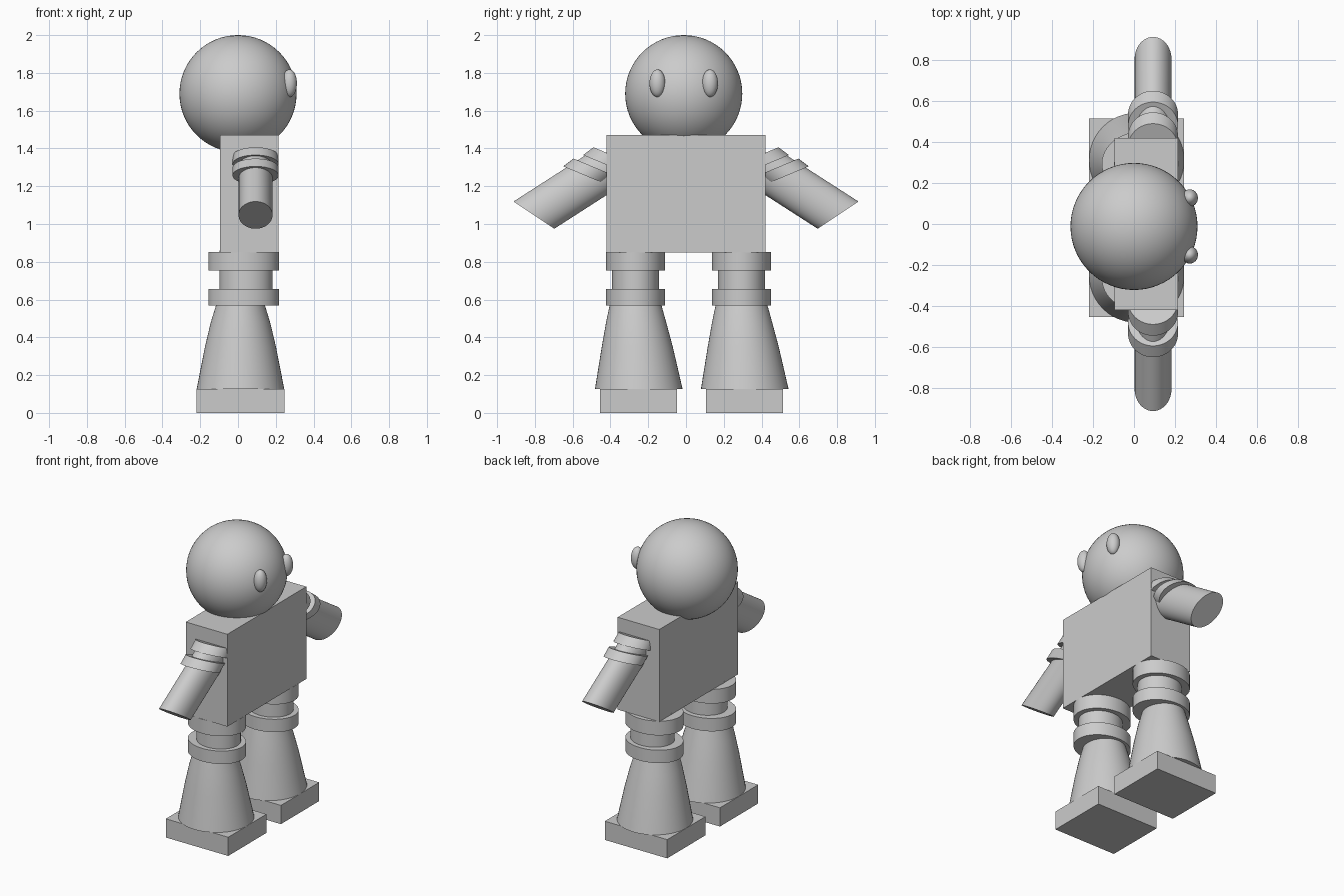
import bpy, bmesh, math
from mathutils import Vector

cube = bpy.data.objects.get("Cube")
if cube:
    bpy.data.objects.remove(cube, do_unlink=True)

grey = bpy.data.materials.new("plain_grey")
grey.use_nodes = True
grey.diffuse_color = (0.6, 0.6, 0.6, 1)
grey.node_tree.nodes["Principled BSDF"].inputs["Base Color"].default_value = (0.6, 0.6, 0.6, 1)


def finish(name, bm, smooth=True):
    bmesh.ops.recalc_face_normals(bm, faces=bm.faces)
    mesh = bpy.data.meshes.new(name)
    bm.to_mesh(mesh)
    bm.free()
    mesh.materials.append(grey)
    obj = bpy.data.objects.new(name, mesh)
    bpy.context.collection.objects.link(obj)
    if smooth:
        bpy.ops.object.select_all(action='DESELECT')
        obj.select_set(True)
        bpy.context.view_layer.objects.active = obj
        bpy.ops.object.shade_smooth_by_angle(angle=math.radians(35))
    return obj


def box(name, low, high):
    low, high = Vector(low), Vector(high)
    bm = bmesh.new()
    bmesh.ops.create_cube(bm, size=1)
    bmesh.ops.scale(bm, vec=high - low, verts=bm.verts)
    bmesh.ops.translate(bm, vec=(low + high) / 2, verts=bm.verts)
    return finish(name, bm, False)


def ball(name, centre, radii):
    bm = bmesh.new()
    bmesh.ops.create_uvsphere(bm, u_segments=64, v_segments=32, radius=1)
    bmesh.ops.scale(bm, vec=radii, verts=bm.verts)
    bmesh.ops.translate(bm, vec=centre, verts=bm.verts)
    return finish(name, bm)


def loft(name, sections, sides=48):
    """Capped tube through ellipses given as (centre, half axis, half axis)."""
    bm = bmesh.new()
    rings = []
    for centre, u, v in sections:
        ring = []
        for i in range(sides):
            a = math.tau * i / sides
            ring.append(bm.verts.new(Vector(centre) + Vector(u) * math.cos(a) + Vector(v) * math.sin(a)))
        rings.append(ring)
    for a, b in zip(rings, rings[1:]):
        for i in range(sides):
            j = (i + 1) % sides
            bm.faces.new((a[i], a[j], b[j], b[i]))
    bm.faces.new(rings[0])
    bm.faces.new(rings[-1])
    return finish(name, bm)


def upright(name, levels):
    """Upright loft from (x, y, z, x radius, y radius) levels."""
    return loft(name, [((x, y, z), (rx, 0, 0), (0, ry, 0)) for x, y, z, rx, ry in levels])


# Torso and head
box("torso", (-0.095, -0.42, 0.85), (0.215, 0.42, 1.472))
ball("head", (0, -0.012, 1.69), (0.31, 0.31, 0.31))

# Legs
for side, y in (("right", -0.25), ("left", 0.311)):
    box(side + "_foot", (-0.22, y - 0.204, 0), (0.245, y + 0.203, 0.126))
    upright(side + "_shin", [(0.013, y, 0.126, 0.232, 0.232),
                             (0.013, y - 0.008, 0.35, 0.188, 0.188),
                             (0.013, y - 0.014, 0.48, 0.157, 0.159),
                             (0.013, y - 0.018, 0.6, 0.12, 0.13)])
    upright(side + "_thigh", [(0.043, y - 0.017, z, 0.14, 0.124) for z in (0.58, 0.86)])
    for part, low, high in (("knee", 0.568, 0.655), ("hip", 0.755, 0.851)):
        upright(f"{side}_{part}_ring", [(0.03, y - 0.017, z, 0.187, 0.156) for z in (low, high)])

# Arms are slanted tubes with bands, plus an eye on each side
for side, s in (("right", -1), ("left", 1)):
    across = (0, s * -0.108, -0.072)
    loft(side + "_arm", [((0.093, s * y, z), (0.09, 0, 0), across)
                         for y, z in ((0.805, 1.047), (0.385, 1.317))])
    for part, y, z in (("elbow", 0.535, 1.257), ("shoulder", 0.43, 1.317)):
        loft(f"{side}_{part}_band", [((0.093, s * (y - d), z + 0.75 * d), (0.122, 0, 0), (0, s * -0.115, -0.048))
                                     for d in (0, 0.055)])
    ball(side + "_eye", (0.272, s * 0.139 - 0.012, 1.745), (0.04, 0.042, 0.073))
